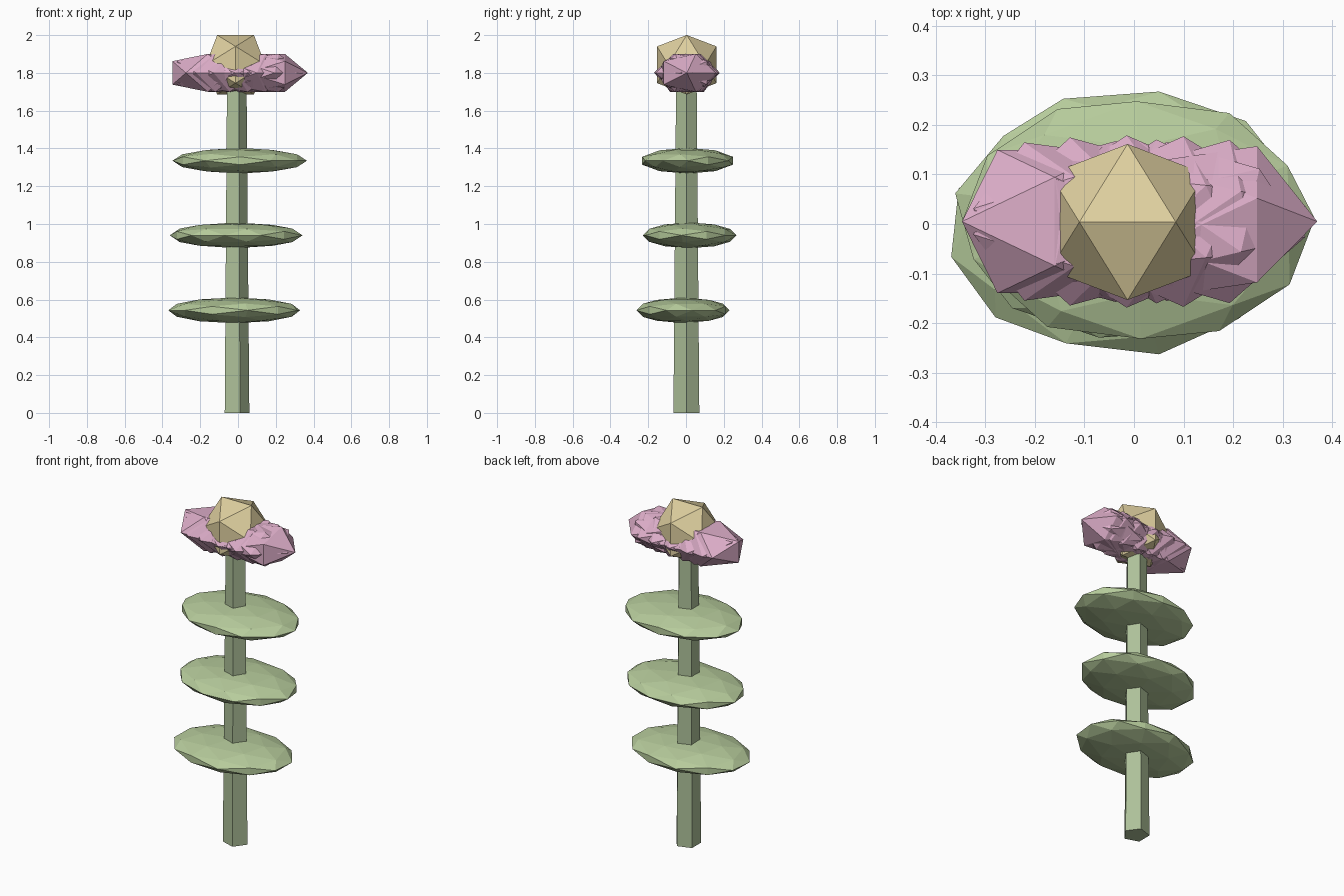
import bpy, bmesh
from math import sin, cos, pi, radians, sqrt
from mathutils import Vector, Matrix

if "Cube" in bpy.data.objects:
    bpy.data.objects.remove(bpy.data.objects["Cube"])

PHI = (1 + sqrt(5)) / 2


def material(name, rgb):
    m = bpy.data.materials.new(name)
    m.diffuse_color = (*rgb, 1)
    m.use_nodes = True
    m.node_tree.nodes["Principled BSDF"].inputs["Base Color"].default_value = m.diffuse_color
    return m


def finish(bm, name, mat):
    bmesh.ops.recalc_face_normals(bm, faces=bm.faces)
    me = bpy.data.meshes.new(name)
    bm.to_mesh(me)
    bm.free()
    ob = bpy.data.objects.new(name, me)
    bpy.context.collection.objects.link(ob)
    me.materials.append(mat)
    return ob


def ball_points(detail):
    """Unit icosahedron points with an edge on top; detail 1 adds edge midpoints."""
    pts = []
    for s in (-1, 1):
        for t in (-1, 1):
            pts += [Vector((s, 0, t * PHI)), Vector((0, s * PHI, t)), Vector((s * PHI, t, 0))]
    if detail:
        pts += [(p + q) / 2 for i, p in enumerate(pts) for q in pts[:i] if (p - q).length < 2.1]
    return [p.normalized() for p in pts]


def add_ball(bm, centre, radii, spin=0, detail=0):
    """Faceted ball, spun about z first and then squashed to the radii."""
    mat = Matrix.Translation(centre) @ Matrix.Diagonal((*radii, 1)) @ Matrix.Rotation(spin, 4, 'Z')
    verts = [bm.verts.new(mat @ p) for p in ball_points(detail)]
    bmesh.ops.convex_hull(bm, input=verts)


stem_mat = material("stem_green", (0.42, 0.53, 0.32))
leaf_mat = material("leaf_green", (0.47, 0.60, 0.33))
petal_mat = material("petal_pink", (0.72, 0.42, 0.58))
core_mat = material("core_gold", (0.74, 0.63, 0.35))

# Five-sided tapering stem
bm = bmesh.new()
bmesh.ops.create_cone(bm, cap_ends=True, segments=5, radius1=0.072, radius2=0.057, depth=1.78,
                      matrix=Matrix.Translation((-0.012, 0.002, 0.89)) @ Matrix.Rotation(-pi / 2, 4, 'Z'))
# Make sure one corner points to +x
far = max(bm.verts, key=lambda v: (v.co - Vector((-0.012, 0.002, 0))).x)
offset = far.co.xy - Vector((-0.012, 0.002))
bmesh.ops.rotate(bm, verts=bm.verts, cent=(-0.012, 0.002, 0),
                 matrix=Matrix.Rotation(offset.angle_signed(Vector((1, 0))) * -1, 3, 'Z'))
finish(bm, "stem", stem_mat)

# Three flattened leaves
for i, (x, y, z, spin) in enumerate([(-0.02, -0.016, 0.543, 0.2),
                                     (-0.01, 0.019, 0.94, 1.4),
                                     (0.009, 0.008, 1.335, 2.6)]):
    bm = bmesh.new()
    add_ball(bm, (x, y, z), (0.356, 0.252, 0.068), spin, 1)
    finish(bm, f"leaf_{i + 1}", leaf_mat)

# Spiky flower head: overlapping petals in mirrored pairs
bm = bmesh.new()
STEPS = 6
for i in range(STEPS + 1):
    t = i / STEPS
    for side in (-1, 1):
        if side < 0 and i in (0, STEPS):
            continue
        centre = (-0.005 + 0.155 * cos(pi * t), 0.005 + side * 0.004 * sin(pi * t), 1.80)
        add_ball(bm, centre, (0.22, 0.17, 0.118), side * radians(31.7 + 58.3 * t))
finish(bm, "petals", petal_mat)

# Flower centre
bm = bmesh.new()
add_ball(bm, (-0.013, 0.004, 1.843), (0.185, 0.185, 0.185))
finish(bm, "flower_core", core_mat)
